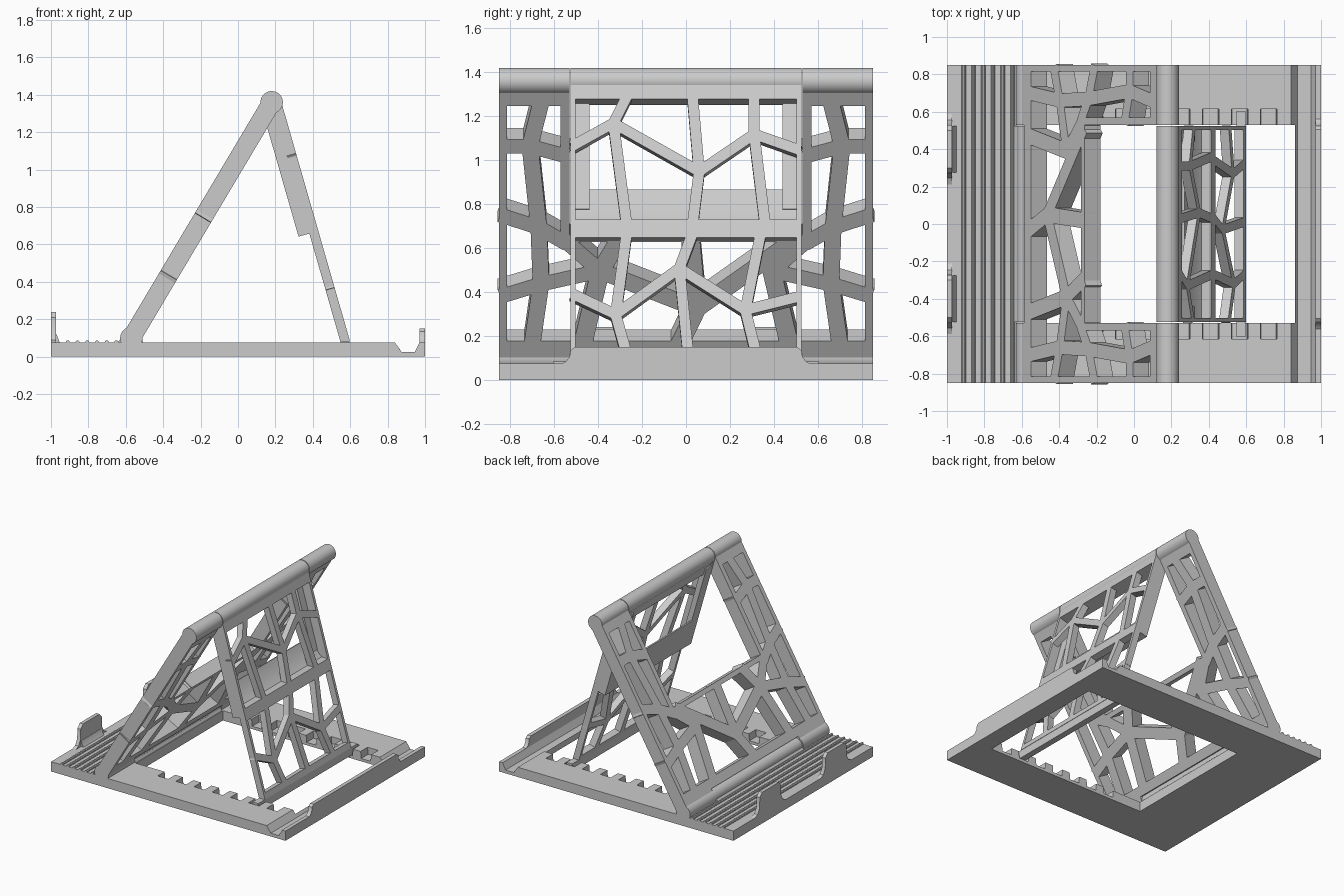
import bpy, bmesh, math
from mathutils import Vector

if "Cube" in bpy.data.objects:
    bpy.data.objects.remove(bpy.data.objects["Cube"])

mat = bpy.data.materials.new("light_grey_plastic")
mat.diffuse_color = (0.6, 0.6, 0.6, 1)
mat.use_nodes = True
mat.node_tree.nodes["Principled BSDF"].inputs["Base Color"].default_value = mat.diffuse_color


def solid(bm, ring, offset):
    """Closed prism: ring of points swept by an offset vector."""
    a = [bm.verts.new(p) for p in ring]
    b = [bm.verts.new(Vector(p) + Vector(offset)) for p in ring]
    bm.faces.new(a)
    bm.faces.new(b[::-1])
    for i in range(len(a)):
        j = (i + 1) % len(a)
        bm.faces.new((a[i], b[i], b[j], a[j]))


def prism(bm, pts, y0, y1):
    """xz profile extruded along y."""
    solid(bm, [(x, y0, z) for x, z in pts], (0, y1 - y0, 0))


def box(bm, x0, x1, y0, y1, z0, z1):
    prism(bm, [(x0, z0), (x1, z0), (x1, z1), (x0, z1)], y0, y1)


def barrel(bm, x, z, r, y0, y1, n=32):
    prism(bm, [(x + r * math.cos(2 * math.pi * i / n), z + r * math.sin(2 * math.pi * i / n))
               for i in range(n)], y0, y1)


class Plane:
    """Tilted sheet: s runs along the sheet, y across it, w through its thickness."""
    def __init__(self, bm, origin, along, normal):
        self.bm, self.o = bm, origin
        self.u, self.n = Vector(along).normalized(), Vector(normal).normalized()

    def pt(self, y, s, w):
        p = Vector(self.o) + self.u * s + self.n * w
        return (p.x, y, p.y)

    def rect(self, y0, y1, s0, s1, w0, w1):
        ring = [self.pt(y, s, w0) for y, s in ((y0, s0), (y1, s0), (y1, s1), (y0, s1))]
        d = self.n * (w1 - w0)
        solid(self.bm, ring, (d.x, 0, d.y))

    def strut(self, p, q, width, w0, w1):
        p, q = Vector(p), Vector(q)
        d = (q - p).normalized()
        k = Vector((-d.y, d.x)) * width / 2
        p, q = p - d * width * 0.2, q + d * width * 0.2
        ring = [self.pt(c.x, c.y, w0) for c in (p + k, q + k, q - k, p - k)]
        t = self.n * (w1 - w0)
        solid(self.bm, ring, (t.x, 0, t.y))


def finish(bm, name):
    bmesh.ops.recalc_face_normals(bm, faces=bm.faces)
    me = bpy.data.meshes.new(name)
    bm.to_mesh(me)
    bm.free()
    me.materials.append(mat)
    ob = bpy.data.objects.new(name, me)
    bpy.context.collection.objects.link(ob)
    bpy.ops.object.select_all(action='DESELECT')
    ob.select_set(True)
    bpy.context.view_layer.objects.active = ob
    bpy.ops.object.shade_smooth_by_angle(angle=math.radians(35))


T = 0.075          # base thickness
HX, HZ = -0.57, 0.10   # lower hinge
TX, TZ = 0.18, 1.36    # upper hinge
R = 0.06

# ---- base frame with trough and adjustment notches
bm = bmesh.new()
trough = [(0.84, T), (0.875, 0.025), (0.945, 0.025), (0.97, T), (1, T), (1, 0)]
notches = []
for i in range(7):
    c = -0.21 + 0.155 * i
    notches += [(c - 0.045, T), (c - 0.04, 0.022), (c + 0.04, 0.022), (c + 0.045, T)]
for s in (-1, 1):
    prism(bm, [(-1, 0), (-1, T)] + trough, s * 0.615, s * 0.85)
    prism(bm, [(-1, 0), (-1, T)] + notches + trough, s * 0.53, s * 0.615)
box(bm, -1, -0.5, -0.53, 0.53, 0, T)
prism(bm, [(0.86, 0), (0.86, 0.047)] + trough[1:], -0.53, 0.53)
finish(bm, "base_frame")

# ---- rear lip of the trough
bm = bmesh.new()
half = [(0.57, T - 0.005), (0.545, 0.085), (0.53, 0.105), (0.525, 0.135), (0.505, 0.15)]
lip = half + [(-y, z) for y, z in reversed(half)]
solid(bm, [(0.97, y, z) for y, z in lip], (0.03, 0, 0))
finish(bm, "rear_lip")

# ---- two front stop tabs
bm = bmesh.new()
tab = [(0.2, T - 0.005), (0.245, 0.09), (0.268, 0.13), (0.272, 0.21), (0.30, 0.24), (0.50, 0.24),
       (0.528, 0.21), (0.532, 0.13), (0.555, 0.09), (0.6, T - 0.005)]
for s in (-1, 1):
    solid(bm, [(-1, s * y, z) for y, z in tab], (0.028, 0, 0))
prism(bm, [(-1, T - 0.01), (-0.94, T - 0.01), (-0.955, T + 0.005), (-0.97, 0.12), (-1, 0.12)], 0.275, 0.525)
prism(bm, [(-1, T - 0.01), (-0.94, T - 0.01), (-0.955, T + 0.005), (-0.97, 0.12), (-1, 0.12)], -0.525, -0.275)
finish(bm, "front_stop_tabs")

# ---- grip ridges
bm = bmesh.new()
for i in range(6):
    barrel(bm, -0.91 + 0.052 * i, 0.077, 0.011, -0.85, 0.85, 10)
finish(bm, "grip_ridges")

# ---- base hinge knuckle with ramp
bm = bmesh.new()
barrel(bm, HX, HZ, 0.055, -0.525, 0.525)
prism(bm, [(-0.66, T - 0.01), (-0.5, T - 0.01), (-0.53, 0.12), (-0.6, 0.135), (-0.625, 0.095)], -0.525, 0.525)
finish(bm, "base_hinge_knuckle")

# ---- sloped rest panel: U shape with web struts
bm = bmesh.new()
along = Vector((TX - HX, TZ - HZ))
L = along.length
P = Plane(bm, (HX, HZ), along, (-along.y, along.x))
W = (-0.05, 0.05)
P.rect(-0.53, 0.53, 0.05, 0.12, *W)
P.rect(-0.57, 0.57, 0.645, 0.68, *W)
column = [((.66, 1.38), (.71, 1.15)), ((.71, 1.15), (.67, .72)), ((.67, .72), (.66, .42)),
          ((.66, .42), (.70, .1)), ((.71, 1.15), (.83, 1.15)), ((.71, 1.15), (.55, 1.1)),
          ((.67, .72), (.83, .78)), ((.67, .72), (.55, .64)), ((.66, .42), (.83, .36)),
          ((.66, .42), (.39, .49)), ((.39, .49), (.55, .65))]
for s in (-1, 1):
    barrel(bm, HX, HZ, R, s * 0.53, s * 0.85)
    barrel(bm, TX, TZ, R, s * 0.53, s * 0.85)
    P.rect(s * 0.53, s * 0.85, 0, 0.12, *W)
    P.rect(s * 0.53, s * 0.85, 1.365, L, *W)
    P.rect(s * 0.815, s * 0.85, 0, L, *W)
    P.rect(s * 0.53, s * 0.57, 0.64, L, *W)
    for a, b in column:
        P.strut((a[0] * s, a[1]), (b[0] * s, b[1]), 0.075, *W)
centre = [((.05, .29), (.5, .66)), ((.05, .29), (-.03, .1)), ((.05, .29), (.02, .66)),
          ((.05, .29), (-.39, .49)), ((-.39, .49), (-.47, .1)), ((-.39, .49), (-.3, .66)),
          ((.39, .49), (.47, .1))]
for a, b in centre:
    P.strut(a, b, 0.085, *W)
finish(bm, "rest_panel")

# ---- folding support leg
bm = bmesh.new()
Q = Plane(bm, (TX, TZ), (0.276, -0.961), (0.961, 0.276))
barrel(bm, TX, TZ, R, -0.525, 0.525)
Q.rect(-0.525, 0.525, 0, 0.1, -0.05, 0.05)
for s in (-1, 1):
    Q.rect(s * 0.503, s * 0.525, 0, 0.73, -0.06, 0.05)
    Q.rect(s * 0.44, s * 0.51, 0.05, 0.6, -0.06, -0.02)
    Q.rect(s * 0.503, s * 0.525, 0.7, 1.34, 0, 0.05)
# thick middle shelf with sloped top
shelf = [(.50, -.06), (.73, -.06), (.73, 0), (.755, 0), (.755, .05), (.67, .05), (.655, .0), (.59, -.035), (.5, -.05)]
solid(bm, [Q.pt(-0.525, t, w) for t, w in shelf], (0, 1.05, 0))
# bottom bar and locking pin
Q.rect(-0.525, 0.525, 1.295, 1.34, 0, 0.05)
box(bm, 0.548, 0.596, -0.605, 0.605, 0.025, 0.085)
# branching web, given as (y, z) seen from the back
web = [((-.27, 1.29), (-.33, 1.17)), ((-.33, 1.17), (-.51, 1.07)), ((-.33, 1.17), (-.27, .71)),
       ((-.33, 1.17), (.06, .95)), ((.06, .95), (.03, 1.29)), ((.06, .95), (.03, .71)),
       ((.06, .95), (.31, 1.12)), ((.31, 1.29), (.31, 1.12)), ((.31, 1.12), (.36, .71)),
       ((.31, 1.12), (.51, 1.05)), ((-.27, .67), (-.32, .3)), ((-.32, .3), (-.51, .39)),
       ((-.32, .3), (-.27, .12)), ((-.32, .3), (-.03, .51)), ((-.03, .51), (.03, .67)),
       ((-.03, .51), (.01, .12)), ((-.03, .51), (.27, .32)), ((.27, .32), (.34, .67)),
       ((.27, .32), (.51, .38)), ((.27, .32), (.32, .12))]
for a, b in web:
    ta, tb = (1.375 - a[1]) / 0.961, (1.375 - b[1]) / 0.961
    Q.strut((a[0], ta), (b[0], tb), 0.05, 0.0, 0.05)
finish(bm, "support_leg")
